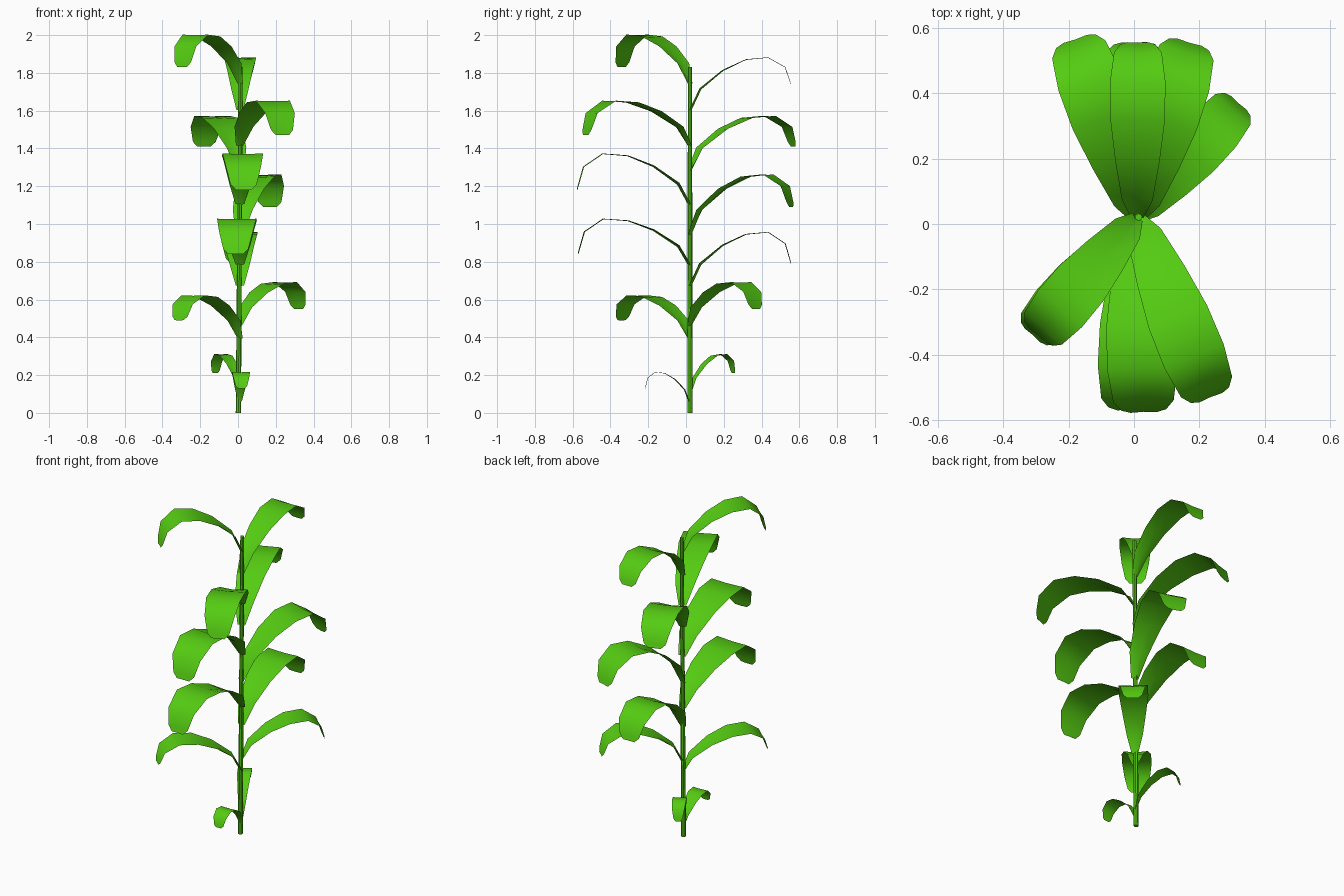
import bpy, bmesh
from mathutils import Vector

old = bpy.data.objects.get("Cube")
if old:
    bpy.data.objects.remove(old, do_unlink=True)

green = bpy.data.materials.new("leaf_green")
green.use_nodes = True
colour = (0.09, 0.60, 0.006, 1)
green.diffuse_color = colour
bsdf = green.node_tree.nodes["Principled BSDF"]
bsdf.inputs["Base Color"].default_value = colour
bsdf.inputs["Roughness"].default_value = 0.8


def make_object(name, bm):
    mesh = bpy.data.meshes.new(name)
    for f in bm.faces:
        f.smooth = True
    bm.to_mesh(mesh)
    bm.free()
    mesh.materials.append(green)
    obj = bpy.data.objects.new(name, mesh)
    bpy.context.collection.objects.link(obj)
    return obj


UP = Vector((0, 0, 1))
STALK = Vector((0.01, 0.02, 0))

# Rows along a leaf: reach, rise to the crest, droop to the tip, half width, cup
ROWS = [
    (0.0, 0.0, 0, 0.22, 0.13),
    (0.1, 0.40, 0, 0.55, 0.13),
    (0.32, 0.75, 0, 0.8, 0.08),
    (0.55, 0.96, 0, 0.98, 0.04),
    (0.77, 1, 0, 1, 0.03),
    (0.94, 1, 0.36, 0.86, 0.03),
    (0.985, 1, 0.85, 0.64, 0.03),
    (1, 1, 1, 0.38, 0.02),
]


def make_leaf(name, base, crest, tip, x, y, half):
    """Arching blade from the stalk to a drooping, blunt tip at x, y."""
    way = Vector((x, y, 0)) - STALK
    out = way.normalized()
    side = UP.cross(out)
    root = STALK + out * 0.008
    reach = way.length - 0.008
    mids = [root + out * reach * r
            + UP * (base + (crest - base) * h - (crest - tip) * d)
            for r, h, d, w, c in ROWS]
    bm = bmesh.new()
    last = None
    for i, (r, h, d, w, c) in enumerate(ROWS):
        along = (mids[min(i + 1, len(mids) - 1)] - mids[max(i - 1, 0)]).normalized()
        lift = along.cross(side) * c * half
        row = [bm.verts.new(p) for p in (
            mids[i] + side * w * half + lift,
            mids[i],
            mids[i] - side * w * half + lift)]
        if last:
            for a in range(2):
                bm.faces.new((last[a], last[a + 1], row[a + 1], row[a]))
        last = row
    bm.normal_update()
    if sum(f.normal.z for f in bm.faces) < 0:
        bmesh.ops.reverse_faces(bm, faces=bm.faces[:])
    return make_object(name, bm)


# Leaves from the top down: base, crest and tip heights, tip position, half width
LEAVES = [
    (1.74, 2.0, 1.83, -0.295, -0.34, 0.088),
    (1.60, 1.88, 1.74, 0.012, 0.555, 0.085),
    (1.41, 1.65, 1.47, 0.235, -0.53, 0.098),
    (1.28, 1.57, 1.41, -0.18, 0.565, 0.1),
    (1.10, 1.37, 1.18, 0.03, -0.575, 0.108),
    (0.94, 1.26, 1.09, 0.17, 0.555, 0.1),
    (0.78, 1.025, 0.84, -0.012, -0.57, 0.104),
    (0.67, 0.955, 0.79, 0.0, 0.555, 0.10),
    (0.46, 0.69, 0.55, 0.32, 0.37, 0.083),
    (0.39, 0.62, 0.49, -0.31, -0.34, 0.083),
    (0.10, 0.31, 0.21, -0.12, 0.25, 0.04),
    (0.06, 0.215, 0.13, 0.018, -0.215, 0.048),
]
for n, spec in enumerate(LEAVES, 1):
    make_leaf(f"leaf_{n}", *spec)

# Stalk, tapered and leaning slightly
bm = bmesh.new()
height = 1.83
bmesh.ops.create_cone(bm, cap_ends=True, segments=8, radius1=0.014,
                      radius2=0.011, depth=height)
for v in bm.verts:
    v.co.z += height / 2
    v.co += Vector((0.002 + 0.012 * v.co.z / height, 0.021, 0))
stalk = make_object("stalk", bm)
bpy.ops.object.select_all(action="DESELECT")
bpy.context.view_layer.objects.active = stalk
stalk.select_set(True)
bpy.ops.object.shade_smooth_by_angle()
